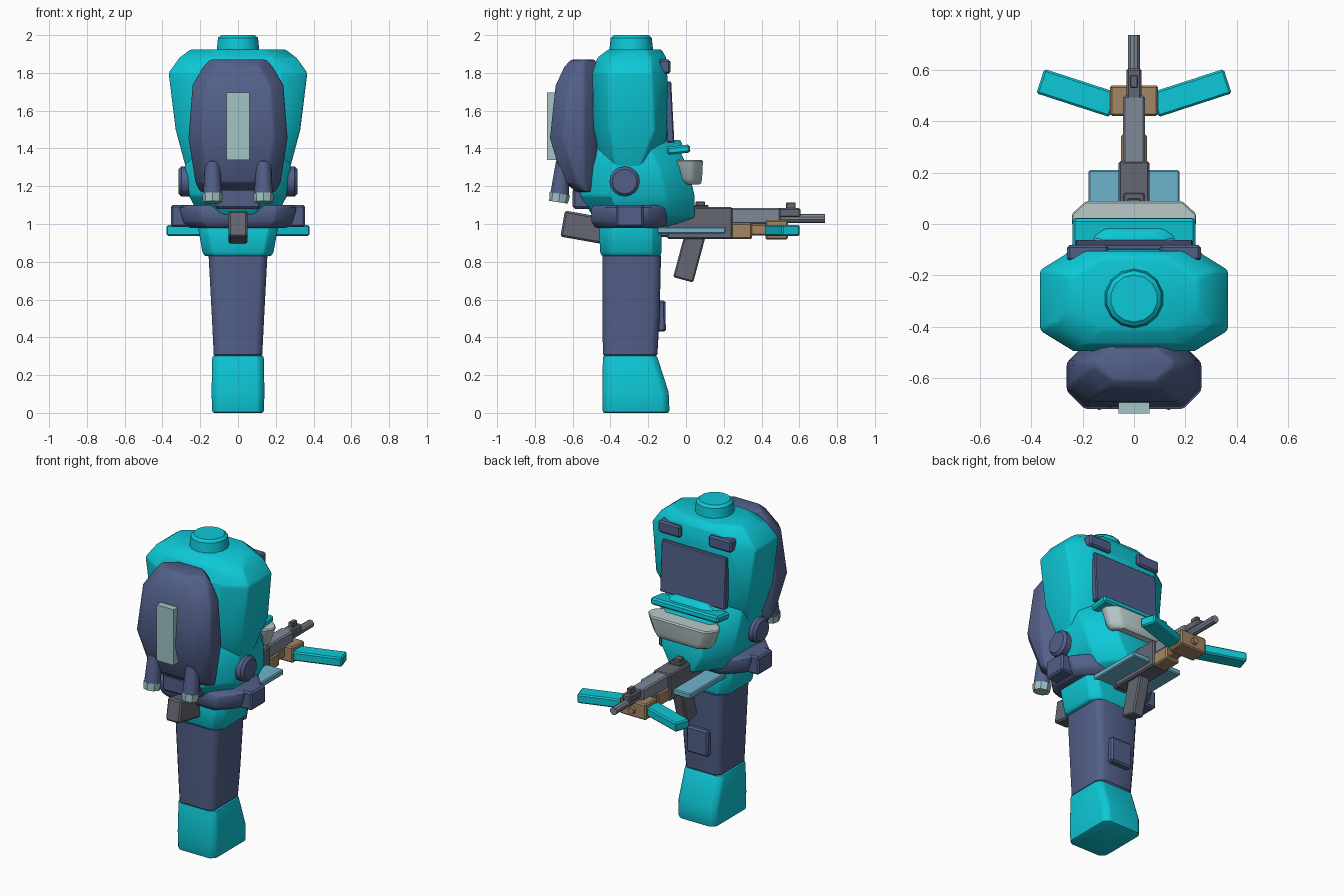
import bpy, bmesh, math
from mathutils import Vector, Matrix

cube = bpy.data.objects.get("Cube")
if cube:
    bpy.data.objects.remove(cube, do_unlink=True)


def material(name, r, g, b):
    m = bpy.data.materials.new(name)
    m.use_nodes = True
    m.diffuse_color = (r, g, b, 1)
    m.node_tree.nodes["Principled BSDF"].inputs["Base Color"].default_value = (r, g, b, 1)
    return m


TEAL = material("teal", 0.004, 0.58, 0.68)
NAVY = material("navy", 0.085, 0.117, 0.25)
GREY = material("gunmetal", 0.13, 0.137, 0.17)
STEEL = material("steel", 0.21, 0.25, 0.31)
TAN = material("tan", 0.37, 0.24, 0.125)
SKY = material("sky blue", 0.155, 0.456, 0.6)
MINT = material("pale mint", 0.36, 0.56, 0.56)
PALE = material("pale grey", 0.48, 0.59, 0.59)


def finish(bm, name, mat, bevel=0.0, segments=1):
    bmesh.ops.recalc_face_normals(bm, faces=bm.faces)
    if bevel:
        sharp = [e for e in bm.edges if e.calc_face_angle(0) > math.radians(35)]
        bmesh.ops.bevel(bm, geom=sharp, offset=bevel, segments=segments,
                        profile=0.5, affect='EDGES', clamp_overlap=True)
    mesh = bpy.data.meshes.new(name)
    bm.to_mesh(mesh)
    bm.free()
    mesh.materials.append(mat)
    ob = bpy.data.objects.new(name, mesh)
    bpy.context.collection.objects.link(ob)
    bpy.ops.object.select_all(action='DESELECT')
    ob.select_set(True)
    bpy.context.view_layer.objects.active = ob
    bpy.ops.object.shade_smooth_by_angle(angle=math.radians(32))
    return ob


def loft(name, mat, sections, cx=0.0, cy=0.0, bevel=0.0, segments=1):
    """Stack chamfered rectangles given as (z, half width, back y, front y)."""
    bm = bmesh.new()
    rings = []
    for z, hx, y0, y1 in sections:
        if cx:
            a, b = min(cx, hx * 0.6), min(cy, (y1 - y0) * 0.4)
            half = [(hx - a, y0), (hx, y0 + b), (hx, y1 - b), (hx - a, y1)]
        else:
            half = [(hx, y0), (hx, y1)]
        pts = half + [(-x, y) for x, y in reversed(half)]
        rings.append([bm.verts.new((x, y, z)) for x, y in pts])
    n = len(rings[0])
    for lo, hi in zip(rings, rings[1:]):
        for i in range(n):
            j = (i + 1) % n
            bm.faces.new((lo[i], lo[j], hi[j], hi[i]))
    bm.faces.new(rings[0])
    bm.faces.new(rings[-1])
    return finish(bm, name, mat, bevel, segments)


def box(name, mat, x, y, z, bevel=0.008, turn=0, axis='Z'):
    """Box from ranges, turned in degrees about its own centre."""
    bm = bmesh.new()
    centre = Vector(((x[0] + x[1]) / 2, (y[0] + y[1]) / 2, (z[0] + z[1]) / 2))
    size = (x[1] - x[0], y[1] - y[0], z[1] - z[0])
    bmesh.ops.create_cube(bm, size=1, matrix=Matrix.Translation(centre)
                          @ Matrix.Rotation(math.radians(turn), 4, axis)
                          @ Matrix.Diagonal((*size, 1)))
    return finish(bm, name, mat, bevel)


def rod(name, mat, a, b, r1, r2=None, sides=12, bevel=0.0):
    """Cylinder or cone between two points."""
    a, b = Vector(a), Vector(b)
    bm = bmesh.new()
    spin = (b - a).to_track_quat('Z', 'Y').to_matrix().to_4x4()
    bmesh.ops.create_cone(bm, cap_ends=True, segments=sides, radius1=r1,
                          radius2=r1 if r2 is None else r2, depth=(b - a).length,
                          matrix=Matrix.Translation((a + b) / 2) @ spin)
    return finish(bm, name, mat, bevel)


# Body: broad helmet section over a bulging belly
loft("upper_body", TEAL, [(1.2, 0.25, -0.43, -0.2), (1.5, 0.33, -0.49, -0.085),
     (1.8, 0.367, -0.495, -0.1), (1.88, 0.31, -0.47, -0.105),
     (1.925, 0.25, -0.41, -0.13)], 0.13, 0.08, 0.012, 2)
loft("belly", TEAL, [(0.99, 0.13, -0.44, -0.08), (1.035, 0.2, -0.49, 0.045),
     (1.15, 0.26, -0.56, 0.045), (1.3, 0.28, -0.53, 0.01),
     (1.42, 0.265, -0.5, -0.05), (1.52, 0.2, -0.47, -0.1)], 0.12, 0.15, 0.012, 2)
rod("top_cap", TEAL, (0, -0.29, 1.9), (0, -0.29, 2.0), 0.118, 0.107, 14, 0.015)
box("visor", NAVY, (-0.23, 0.23), (-0.11, -0.07), (1.43, 1.755), 0.006, 3, 'X')

# Face ledge and jaw
box("lip", TEAL, (-0.24, 0.24), (-0.1, 0.022), (1.372, 1.415), 0.01, 6, 'X')
loft("lip_ridge", TEAL, [(1.4, 0.17, -0.12, -0.01), (1.445, 0.12, -0.12, -0.03)],
     0.04, 0.03, 0.006)
loft("jaw", PALE, [(1.21, 0.19, -0.03, 0.08), (1.24, 0.21, -0.05, 0.085),
     (1.34, 0.245, -0.055, 0.09)], 0.055, 0.05, 0.008)

# Hips, leg and foot
loft("belt", NAVY, [(0.98, 0.26, -0.48, -0.12), (1.01, 0.29, -0.5, -0.1),
     (1.085, 0.31, -0.5, -0.1), (1.1, 0.29, -0.49, -0.11)], 0.1, 0.1, 0.006)
loft("pelvis", TEAL, [(0.83, 0.175, -0.445, -0.135), (0.85, 0.188, -0.455, -0.13),
     (1.0, 0.215, -0.46, -0.13)], 0.05, 0.05, 0.008, 2)
loft("leg", NAVY, [(0.3, 0.128, -0.44, -0.152), (0.5, 0.138, -0.442, -0.14),
     (0.84, 0.156, -0.443, -0.132)], 0.03, 0.03, 0.01)
loft("foot", TEAL, [(0, 0.137, -0.442, -0.087), (0.11, 0.14, -0.443, -0.092),
     (0.305, 0.136, -0.44, -0.155)], 0.03, 0.03, 0.012, 2)
box("knee_pad", NAVY, (-0.075, 0.075), (-0.16, -0.108), (0.43, 0.595), 0.01, 1, 'X')

# Backpack
loft("backpack", NAVY, [(1.17, 0.2, -0.58, -0.47), (1.22, 0.225, -0.65, -0.47),
     (1.455, 0.262, -0.72, -0.47), (1.735, 0.24, -0.69, -0.47),
     (1.83, 0.185, -0.645, -0.47), (1.87, 0.15, -0.61, -0.48)],
     0.07, 0.07, 0.012, 2)
box("backpack_panel", MINT, (-0.06, 0.06), (-0.737, -0.68), (1.34, 1.695), 0)
box("backpack_base", NAVY, (-0.12, 0.12), (-0.6, -0.48), (1.08, 1.19), 0.012)

# Paired details
for s, side in ((1, "left"), (-1, "right")):
    box(f"brow_pad_{side}", NAVY, sorted((s * 0.1, s * 0.26)), (-0.145, -0.082),
        (1.795, 1.87), 0.01)
    rod(f"ear_disc_{side}", NAVY, (s * 0.2, -0.325, 1.225), (s * 0.315, -0.325, 1.225),
        0.08, 0.08, 16, 0.015)
    box(f"belt_pouch_{side}", NAVY, sorted((s * 0.26, s * 0.355)), (-0.37, -0.225),
        (0.985, 1.1), 0.01)
    x = s * 0.135
    rod(f"thruster_{side}", NAVY, (x, -0.65, 1.335), (x, -0.67, 1.15), 0.04, 0.052, 10, 0.008)
    rod(f"thruster_nozzle_{side}", MINT, (x, -0.668, 1.16), (x, -0.675, 1.115),
        0.055, 0.05, 8)
    # Folding side bar angled forward
    mid = s * 0.222
    box(f"side_bar_{side}", TEAL, (mid - 0.15, mid + 0.15), (0.46, 0.56),
        (0.937, 0.995), 0.008, s * 18)

# Rifle and its support plate
box("support_plate", SKY, (-0.177, 0.177), (-0.155, 0.21), (0.95, 0.985), 0.006)
box("receiver", GREY, (-0.06, 0.06), (-0.1, 0.245), (0.92, 1.09))
box("receiver_core", GREY, (-0.045, 0.045), (-0.5, -0.05), (0.93, 1.02))
box("stock", GREY, (-0.05, 0.05), (-0.655, -0.4), (0.91, 1.05), 0.01, -10, 'X')
box("magazine", GREY, (-0.038, 0.038), (-0.035, 0.075), (0.7, 0.97), 0.008, -15, 'X')
box("upper_guard", STEEL, (-0.043, 0.043), (0.23, 0.5), (1.0, 1.085))
box("rear_sight", GREY, (-0.025, 0.025), (0.05, 0.1), (1.07, 1.12), 0.005)
box("rear_rail", GREY, (-0.04, 0.04), (0.01, 0.12), (1.08, 1.1), 0.004)
box("sight_block", GREY, (-0.03, 0.03), (0.48, 0.605), (1.035, 1.085))
box("front_sight", GREY, (-0.015, 0.015), (0.53, 0.58), (1.07, 1.115), 0.004)
rod("barrel", STEEL, (0, 0.4, 1.03), (0, 0.735, 1.03), 0.024, 0.024, 10)
box("lower_guard", TAN, (-0.05, 0.05), (0.23, 0.35), (0.92, 1.005))
box("guard_neck", TAN, (-0.035, 0.035), (0.33, 0.44), (0.94, 1.0))
box("bar_mount", TAN, (-0.093, 0.093), (0.42, 0.54), (0.918, 1.02))
rod("mount_knob", TAN, (0, 0.53, 0.965), (0, 0.56, 0.965), 0.025, 0.02, 10)
